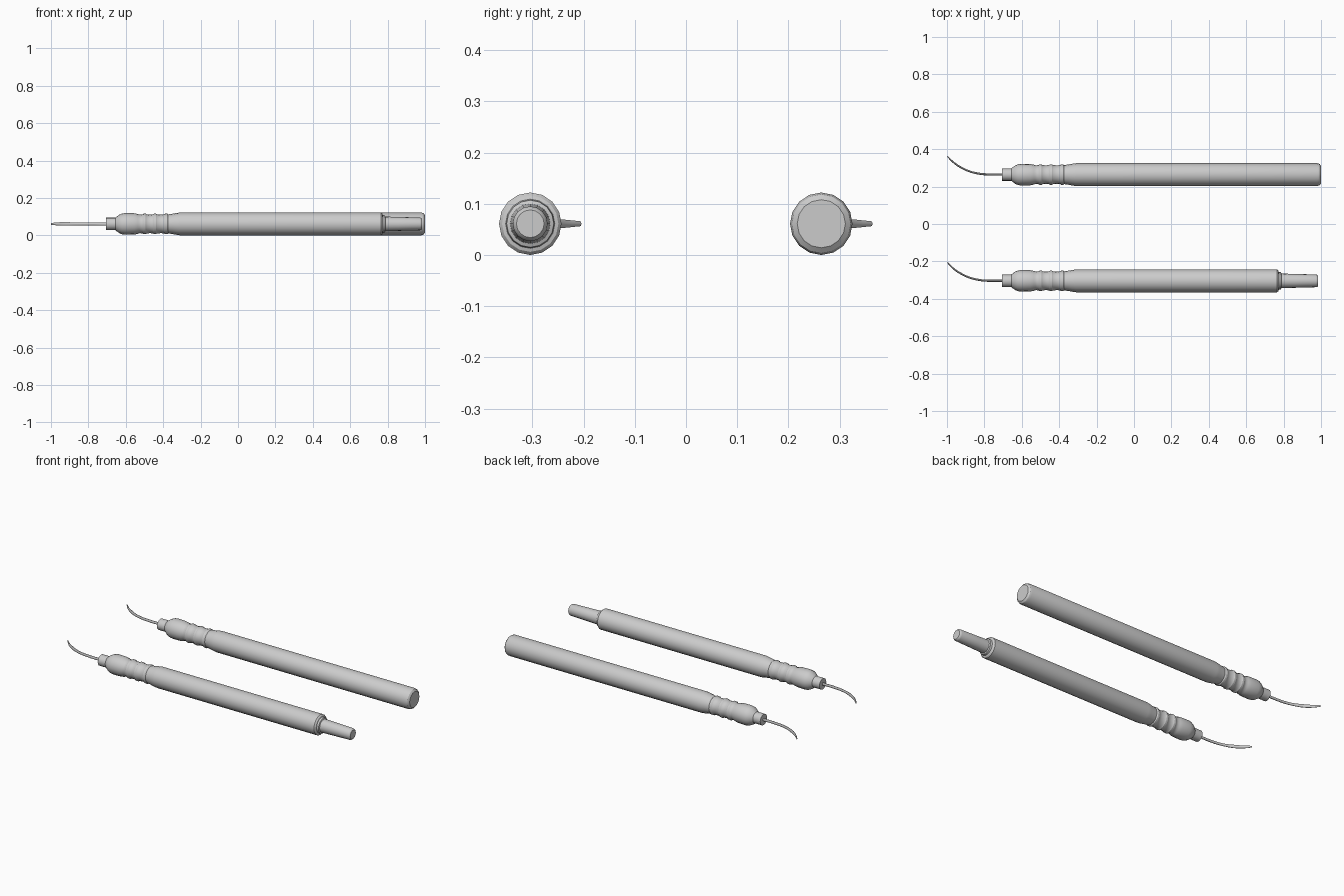
import bpy, bmesh, math
from mathutils import Vector

if "Cube" in bpy.data.objects:
    bpy.data.objects.remove(bpy.data.objects["Cube"])

AXIS_Z = 0.061


def loft(name, rings, sides, y0):
    """Skin elliptical rings (x, y, radius across, radius in z) along a path in the xy plane."""
    bm = bmesh.new()
    loops = []
    for i, (x, y, ra, rz) in enumerate(rings):
        if len({r[1] for r in rings}) == 1:
            t = Vector((1, 0))
        else:
            a, b = rings[max(i - 1, 0)], rings[min(i + 1, len(rings) - 1)]
            t = Vector((b[0] - a[0], b[1] - a[1])).normalized()
        side = Vector((-t.y, t.x))
        loop = []
        for k in range(sides):
            ang = 2 * math.pi * k / sides
            c, s = ra * math.cos(ang), rz * math.sin(ang)
            loop.append(bm.verts.new((x + side.x * c, y0 + y + side.y * c, AXIS_Z + s)))
        loops.append(loop)
    for a, b in zip(loops, loops[1:]):
        for k in range(sides):
            n = (k + 1) % sides
            bm.faces.new((a[k], a[n], b[n], b[k]))
    bm.faces.new(loops[0])
    bm.faces.new(loops[-1])
    bmesh.ops.recalc_face_normals(bm, faces=bm.faces)
    mesh = bpy.data.meshes.new(name)
    bm.to_mesh(mesh)
    bm.free()
    ob = bpy.data.objects.new(name, mesh)
    bpy.context.collection.objects.link(ob)
    bpy.ops.object.select_all(action='DESELECT')
    ob.select_set(True)
    bpy.context.view_layer.objects.active = ob
    bpy.ops.object.shade_smooth_by_angle(angle=math.radians(32))
    return ob


# Grip profile: collar, bulb, then finger grooves up to the full handle radius
grip = [(-0.706, 0.033), (-0.656, 0.033), (-0.652, 0.037), (-0.635, 0.049),
        (-0.622, 0.055), (-0.605, 0.058), (-0.555, 0.057), (-0.535, 0.053)]
for ridge in (-0.50, -0.445, -0.385):
    grip += [(ridge - 0.025, 0.0495), (ridge - 0.010, 0.051),
             (ridge - 0.004, 0.055), (ridge + 0.006, 0.055), (ridge + 0.012, 0.051)]
grip += [(-0.352, 0.054), (-0.33, 0.058), (-0.31, 0.061)]

# Handle ends: one blunt and chamfered, one stepped down to a narrow stub
blunt_end = [(0.980, 0.061), (0.992, 0.057), (1.0, 0.047)]
stub_end = [(0.765, 0.061), (0.772, 0.055), (0.774, 0.048), (0.785, 0.046),
            (0.788, 0.039), (0.86, 0.037), (0.972, 0.034), (0.980, 0.032), (0.985, 0.027)]

# Curved working tip, slightly taller than wide
tip = [(-0.69, 0, 0.006, 0.008), (-0.77, 0, 0.006, 0.008), (-0.815, 0.003, 0.0055, 0.008),
       (-0.845, 0.008, 0.0055, 0.008), (-0.87, 0.014, 0.005, 0.008), (-0.895, 0.0235, 0.005, 0.009),
       (-0.917, 0.034, 0.005, 0.010), (-0.94, 0.047, 0.005, 0.010), (-0.96, 0.061, 0.0045, 0.009),
       (-0.98, 0.079, 0.004, 0.007), (-0.998, 0.098, 0.0025, 0.005)]

for label, y0, end in (("blunt_tool", 0.264, blunt_end), ("stub_tool", -0.304, stub_end)):
    loft(label + "_handle", [(x, 0, r, r) for x, r in grip + end], 16, y0)
    loft(label + "_tip", tip, 10, y0)
